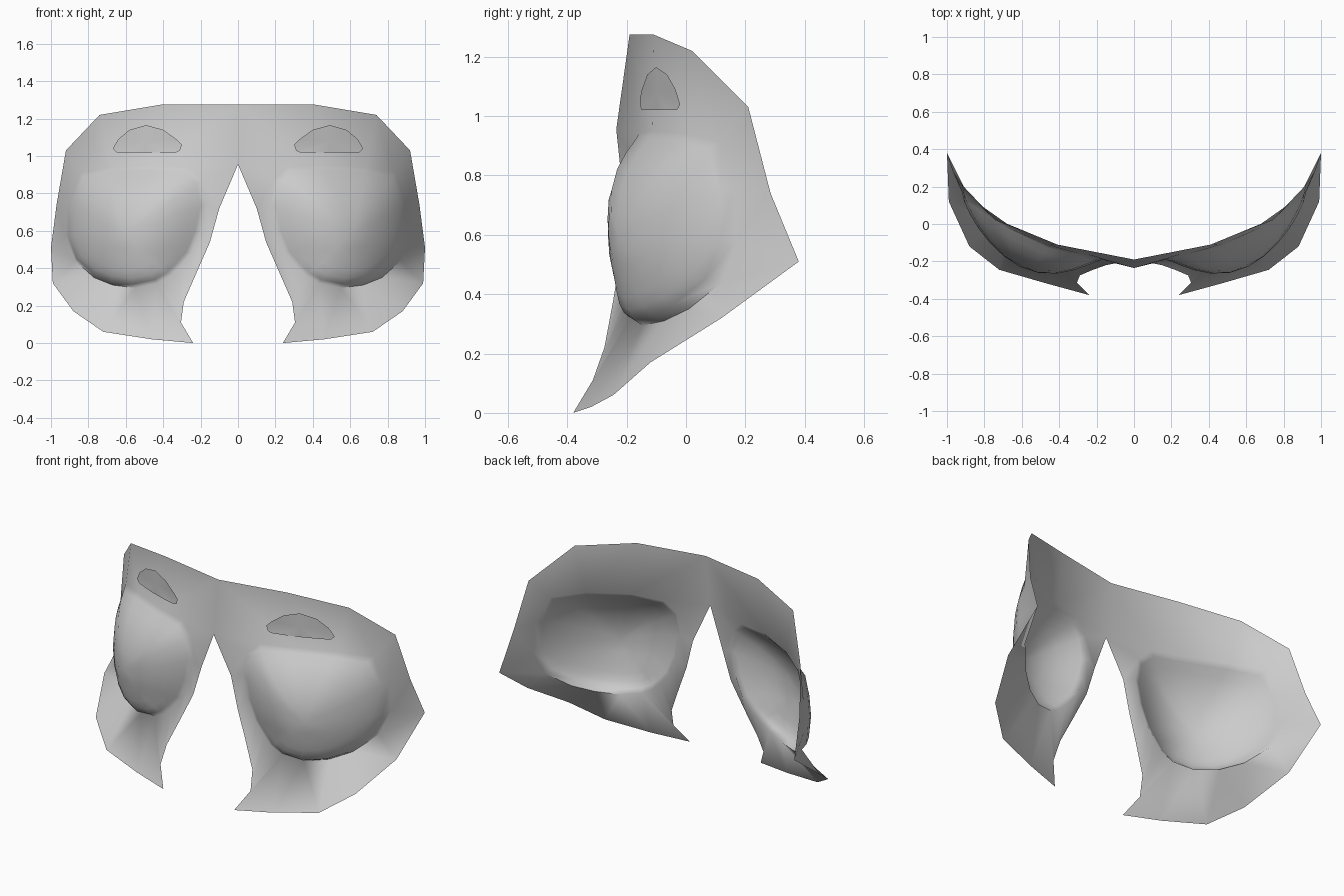
import bpy, bmesh, math

if "Cube" in bpy.data.objects:
    bpy.data.objects.remove(bpy.data.objects["Cube"])

# outer edge (x, y, z) of the right half, paired with the lens rim (x, z)
EDGE = [(0, -.19, 1.275), (.41, -.11, 1.275), (.74, .02, 1.22), (.92, .21, 1.03),
        (.97, .285, .74), (1, .38, .51), (.99, .12, .32), (.88, -.12, .17),
        (.72, -.245, .06), (.46, -.32, .02), (.24, -.38, 0), (.305, -.314, .11),
        (.29, -.275, .22), (.22, -.245, .38), (.15, -.22, .54), (.10, -.21, .72),
        (0, -.235, .955)]
RIM = [(.26, .94), (.45, .95), (.68, .94), (.84, .91), (.91, .76), (.92, .58),
       (.87, .44), (.77, .35), (.67, .31), (.55, .295), (.43, .32), (.36, .36),
       (.31, .41), (.25, .48), (.20, .60), (.17, .74), (.19, .87)]
CX, CZ = .57, .58


def base_y(x, z):
    u = x - .2
    return (-.19 + .026 * u + .66 * u * u
            - .3 * max(0, .45 - z) + .3 * max(0, z - .85))


def dome(x, z, r):
    # steep below, softer towards the top and the nose
    px, pz = CX + (x - CX) * r, CZ + (z - CZ) * r
    d = math.hypot(x - CX, z - CZ)
    up, out = (z - CZ) / d, (x - CX) / d
    h = .145 * max(0, 1 - r * r) ** (.92 + .3 * up - .22 * out)
    return (px + .28 * h, base_y(px, pz) - .95 * h, pz)


def make_object(name, bm):
    bmesh.ops.recalc_face_normals(bm, faces=bm.faces)
    if sum(f.normal.y * f.calc_area() for f in bm.faces) > 0:
        bmesh.ops.reverse_faces(bm, faces=bm.faces)
    me = bpy.data.meshes.new(name)
    bm.to_mesh(me)
    bm.free()
    ob = bpy.data.objects.new(name, me)
    bpy.context.collection.objects.link(ob)
    mod = ob.modifiers.new("mirror", 'MIRROR')
    mod.merge_threshold = .001
    bpy.ops.object.select_all(action='DESELECT')
    ob.select_set(True)
    bpy.context.view_layer.objects.active = ob
    bpy.ops.object.shade_smooth_by_angle(angle=1.4)
    return ob


# mask sheet: rings from the outer edge to the rim, then over the domed lens
bm = bmesh.new()
rings = [[bm.verts.new(p) for p in EDGE]]
for r in (1, .93, .82, .67, .48, .25):
    rings.append([bm.verts.new(dome(x, z, r)) for x, z in RIM])
n = len(EDGE)
for a, b in zip(rings, rings[1:]):
    for i in range(n):
        j = (i + 1) % n
        bm.faces.new((a[i], a[j], b[j], b[i]))
tip = bm.verts.new(dome(CX, CZ + .001, 0))
for i in range(n):
    bm.faces.new((rings[-1][i], rings[-1][(i + 1) % n], tip))
make_object("mask_sheet", bm)

# brow patches: small half-oval pieces lying just in front of the sheet
bm = bmesh.new()
outline = [(.31, 1.03), (.33, 1.02), (.40, 1.02), (.49, 1.02), (.58, 1.02), (.65, 1.02),
           (.67, 1.04), (.64, 1.09), (.58, 1.14), (.49, 1.165), (.40, 1.14),
           (.33, 1.09), (.30, 1.06)]


def brow_point(x, z):
    t = (x - .3) / .37
    return (x, -.155 + .135 * t - .06 * t * (1 - t), z)


ring = [bm.verts.new(brow_point(x, z)) for x, z in outline]
mid = bm.verts.new(brow_point(.49, 1.08))
for i in range(len(ring)):
    bm.faces.new((ring[i], ring[(i + 1) % len(ring)], mid))
make_object("brow_patch", bm)
